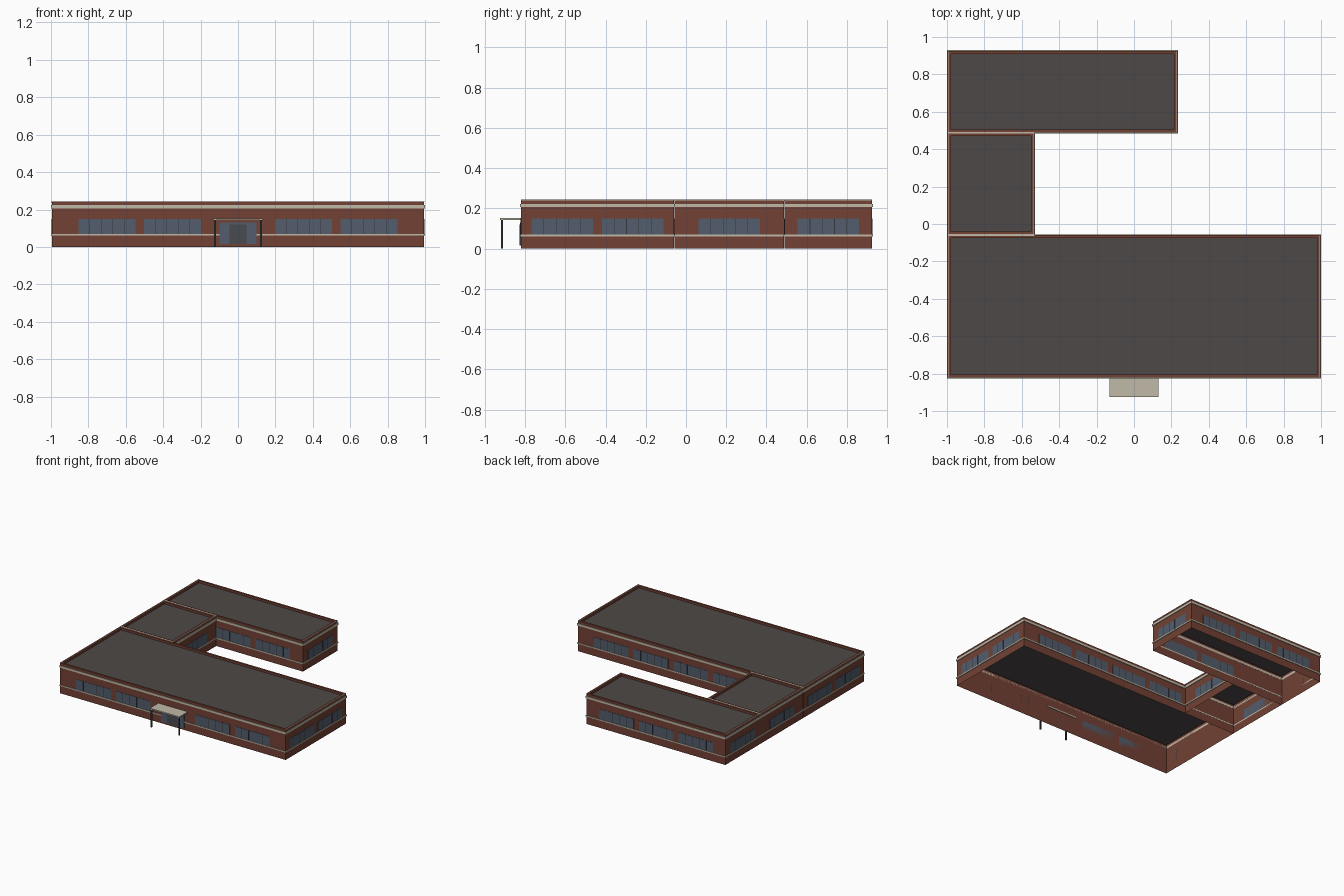
import bpy, bmesh

default = bpy.data.objects.get("Cube")
if default:
    bpy.data.objects.remove(default)


def material(name, color):
    m = bpy.data.materials.new(name)
    m.use_nodes = True
    m.diffuse_color = (*color, 1)
    m.node_tree.nodes["Principled BSDF"].inputs["Base Color"].default_value = (*color, 1)
    return m


brick = material("red_brick", (0.17, 0.053, 0.034))
cream = material("cream_stone", (0.53, 0.49, 0.39))
roofing = material("grey_roofing", (0.075, 0.066, 0.063))
glass = material("blue_grey_glass", (0.085, 0.11, 0.15))
metal = material("dark_metal", (0.035, 0.037, 0.04))
door_grey = material("door_grey", (0.065, 0.07, 0.08))


def finish(name, bm, *mats):
    mesh = bpy.data.meshes.new(name)
    bm.to_mesh(mesh)
    bm.free()
    for m in mats:
        mesh.materials.append(m)
    ob = bpy.data.objects.new(name, mesh)
    bpy.context.collection.objects.link(ob)
    return ob


def add_box(bm, x0, x1, y0, y1, z0, z1):
    verts = bmesh.ops.create_cube(bm, size=1)["verts"]
    for v in verts:
        v.co.x = x1 if v.co.x > 0 else x0
        v.co.y = y1 if v.co.y > 0 else y0
        v.co.z = z1 if v.co.z > 0 else z0


def box(name, mat, *bounds):
    bm = bmesh.new()
    add_box(bm, *bounds)
    return finish(name, bm, mat)


HEIGHT = 0.242
PROUD = 0.005


def shell(name, x0, x1, y0, y1):
    """Open-bottomed brick walls with a parapet around a sunken roof."""
    bm = bmesh.new()
    add_box(bm, x0, x1, y0, y1, 0, HEIGHT)
    bm.faces.ensure_lookup_table()
    bottom = [f for f in bm.faces if f.normal.z < -0.5]
    bmesh.ops.delete(bm, geom=bottom, context="FACES")
    top = [f for f in bm.faces if f.normal.z > 0.5][0]
    bmesh.ops.inset_region(bm, faces=[top], thickness=0.016, use_even_offset=True)
    lid = bmesh.ops.extrude_discrete_faces(bm, faces=[top])["faces"][0]
    lid.material_index = 1
    bmesh.ops.translate(bm, verts=lid.verts, vec=(0, 0, -0.017))
    finish(name + "_walls", bm, brick, roofing)


def band(name, x0, x1, y0, y1, z0, z1):
    """Stone course wrapping the four walls."""
    p = PROUD
    bm = bmesh.new()
    for a, b in ((y0 - p, y0), (y1, y1 + p)):
        add_box(bm, x0 - p, x1 + p, a, b, z0, z1)
    for a, b in ((x0 - p, x0), (x1, x1 + p)):
        add_box(bm, a, b, y0, y1, z0, z1)
    finish(name, bm, cream)


def windows(name, axis, wall, side, centres, width=0.305):
    """Five-pane ribbons on a wall facing along axis 'x' or 'y'."""
    panes, bars = bmesh.new(), bmesh.new()

    def plate(bm, a, b, z0, z1, depth):
        lo, hi = sorted((wall, wall + side * depth))
        if axis == "y":
            add_box(bm, a, b, lo, hi, z0, z1)
        else:
            add_box(bm, lo, hi, a, b, z0, z1)

    for c in centres:
        left = c - width / 2
        plate(panes, left, left + width, 0.07, 0.15, 0.002)
        for i in range(1, 5):
            m = left + width * i / 5
            plate(bars, m - 0.0015, m + 0.0015, 0.07, 0.15, 0.003)
    finish(name + "_glass", panes, glass)
    finish(name + "_mullions", bars, metal)


# Three wings forming a C-shaped plan
wings = {
    "front_wing": (-0.995, 0.995, -0.82, -0.06),
    "link_wing": (-0.995, -0.535, -0.056, 0.486),
    "rear_wing": (-0.995, 0.23, 0.49, 0.925),
}
for name, plan in wings.items():
    shell(name, *plan)
    band(name + "_sill_course", *plan, 0.061, 0.07)
    band(name + "_cornice", *plan, 0.206, 0.223)

# Slim stone joints where the link meets the other wings
for name, y in (("front_joint", -0.058), ("rear_joint", 0.488)):
    box(name, cream, -0.998, -0.532, y - 0.005, y + 0.005, 0.236, 0.2435)

# Thin coping edge on the end walls
for name, (x0, x1, y0, y1) in wings.items():
    for side, x in (("right", x0), ("left", x1)):
        box(f"{name}_{side}_coping", cream, x - 0.002, x + 0.002, y0, y1, 0.239, 0.2435)

# Window ribbons
pitch = 0.35
windows("front_windows", "y", -0.82, -1, [i * pitch for i in (-2, -1, 1, 2)])
windows("front_wing_back_windows", "y", -0.06, 1, [i * pitch for i in (-1, 0, 1, 2)])
windows("rear_wing_back_windows", "y", 0.925, 1, [-0.385 + i * pitch for i in (-1, 0, 1)])
windows("rear_wing_court_windows", "y", 0.49, -1, [-0.385 + i * pitch for i in (0, 1)])
for name, (x0, x1, y0, y1) in wings.items():
    mid = (y0 + y1) / 2
    spots = [mid - pitch / 2, mid + pitch / 2] if name == "front_wing" else [mid]
    windows(name + "_right_windows", "x", x0, -1, spots)
    windows(name + "_left_windows", "x", x1, 1, spots)

# Entrance with canopy on two posts
box("entrance_glass", glass, -0.1, 0.1, -0.826, -0.82, 0.015, 0.13)
box("entrance_door", door_grey, -0.045, 0.045, -0.828, -0.82, 0.015, 0.12)
box("canopy", cream, -0.13, 0.13, -0.925, -0.815, 0.143, 0.153)
for side, x in (("right", -0.122), ("left", 0.122)):
    box(side + "_entrance_post", metal, x - 0.005, x + 0.005, -0.92, -0.91, 0, 0.143)
